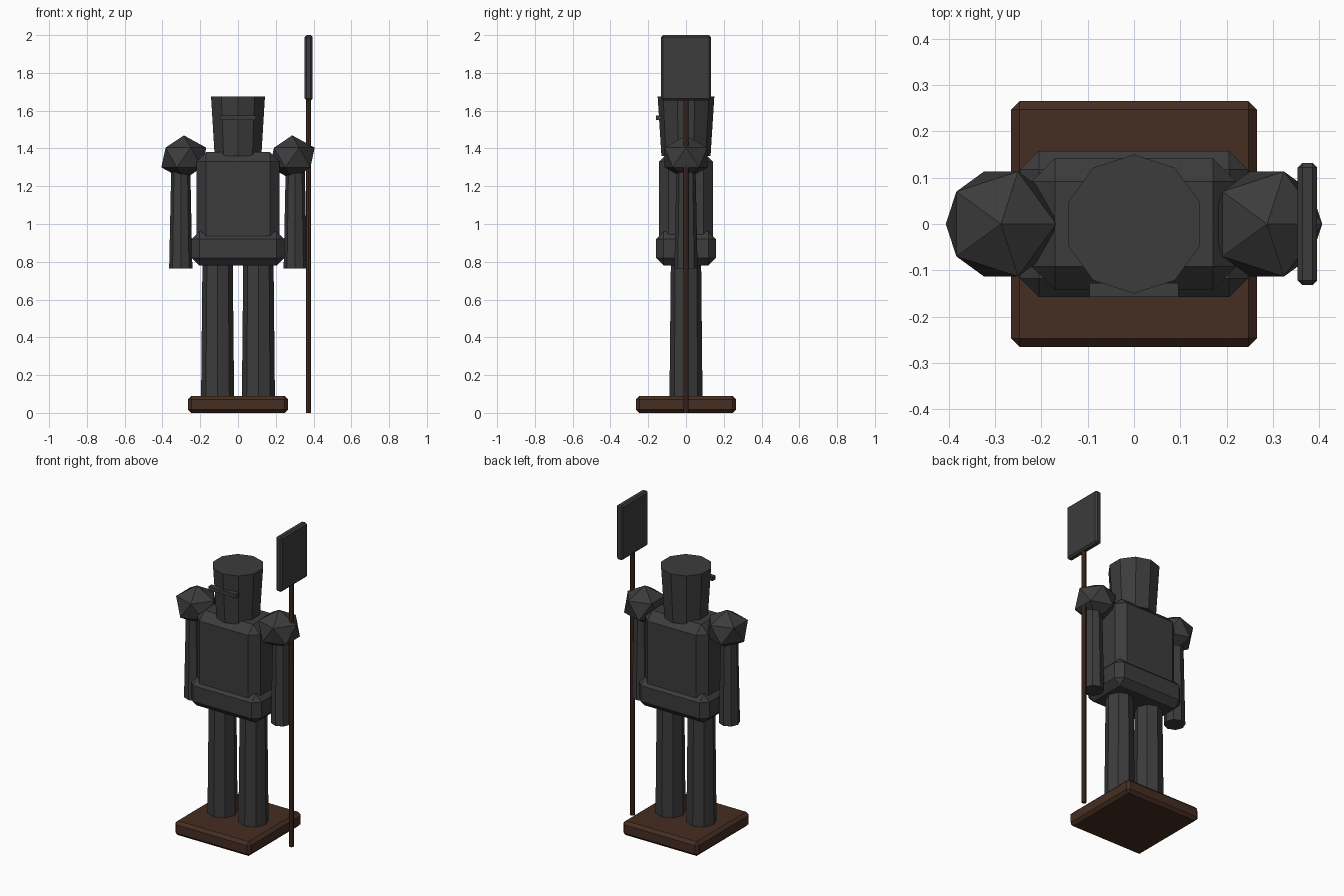
import bpy, bmesh
from mathutils import Matrix

if "Cube" in bpy.data.objects:
    bpy.data.objects.remove(bpy.data.objects["Cube"])


def material(name, rgb):
    m = bpy.data.materials.new(name)
    m.diffuse_color = (*rgb, 1)
    m.use_nodes = True
    m.node_tree.nodes["Principled BSDF"].inputs["Base Color"].default_value = m.diffuse_color
    return m


steel = material("dark steel", (0.045, 0.045, 0.045))
wood = material("dark wood", (0.06, 0.027, 0.016))


def finish(name, bm, mat):
    mesh = bpy.data.meshes.new(name)
    bm.to_mesh(mesh)
    bm.free()
    mesh.materials.append(mat)
    ob = bpy.data.objects.new(name, mesh)
    bpy.context.collection.objects.link(ob)
    return ob


def box(name, mat, lo, hi, bevel=0):
    bm = bmesh.new()
    size = [b - a for a, b in zip(lo, hi)]
    mid = [(a + b) / 2 for a, b in zip(lo, hi)]
    bmesh.ops.create_cube(bm, size=1, matrix=Matrix.Translation(mid) @ Matrix.Diagonal((*size, 1)))
    if bevel:
        bmesh.ops.bevel(bm, geom=bm.edges[:], offset=bevel, segments=1, affect='EDGES')
    return finish(name, bm, mat)


def tube(name, mat, x, z0, z1, r0, r1, sides=8):
    bm = bmesh.new()
    bmesh.ops.create_cone(bm, cap_ends=True, segments=sides, radius1=r0, radius2=r1,
                          depth=z1 - z0, matrix=Matrix.Translation((x, 0, (z0 + z1) / 2)))
    return finish(name, bm, mat)


# base, hips, chest
box("base", wood, (-0.265, -0.265, 0), (0.265, 0.265, 0.09), 0.018)
box("hips", steel, (-0.245, -0.158, 0.78), (0.245, 0.158, 0.96), 0.04)
box("chest", steel, (-0.22, -0.142, 0.87), (0.22, 0.142, 1.38), 0.05)

# legs, arms and faceted shoulder guards
for side, s in (("left", -1), ("right", 1)):
    tube(side + "_leg", steel, s * 0.108, 0.08, 0.82, 0.0875, 0.08)
    tube(side + "_arm", steel, s * 0.303, 0.765, 1.32, 0.0615, 0.05)
    bm = bmesh.new()
    bmesh.ops.create_icosphere(bm, subdivisions=1, radius=1,
                               matrix=Matrix.Translation((s * 0.287, 0, 1.352))
                               @ Matrix.Diagonal((0.133, 0.133, 0.117, 1)))
    finish(side + "_shoulder", bm, steel)

# helmet with visor bar
tube("helmet", steel, 0, 1.36, 1.675, 0.13, 0.15, 10)
box("visor", steel, (-0.096, -0.158, 1.55), (0.096, -0.127, 1.575))

# pole weapon
tube("pole", wood, 0.373, 0, 1.67, 0.014, 0.014)
box("blade", steel, (0.353, -0.132, 1.655), (0.395, 0.132, 2.0), 0.01)
